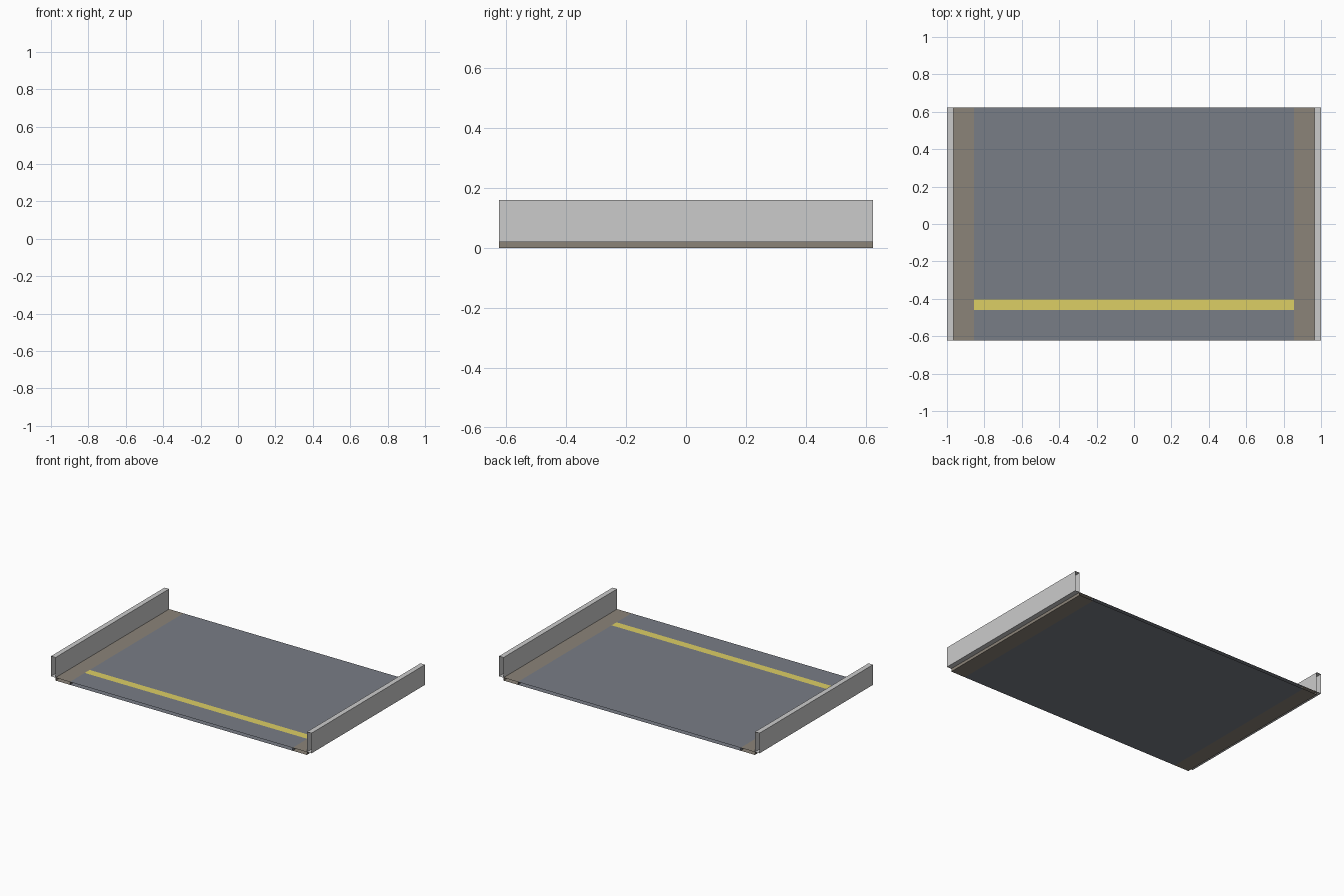
import bpy

if "Cube" in bpy.data.objects:
    bpy.data.objects.remove(bpy.data.objects["Cube"])

HALF = 0.623      # half length along y
ROAD, CURB, EDGE = 0.855, 0.965, 1.0
SLAB, TOP = 0.02, 0.16


def material(name, rgb):
    m = bpy.data.materials.new(name)
    m.diffuse_color = (*rgb, 1)
    m.use_nodes = True
    m.node_tree.nodes["Principled BSDF"].inputs["Base Color"].default_value = m.diffuse_color
    return m


def open_box(name, x0, x1, z0, z1, mats=(), cuts=()):
    """Rectangular tube along y with open ends; cuts split it lengthwise."""
    ys = [-HALF, *cuts, HALF]
    verts = [(x, y, z) for y in ys
             for x, z in ((x0, z0), (x1, z0), (x1, z1), (x0, z1))]
    faces = []
    for s in range(len(ys) - 1):
        a, b = 4 * s, 4 * s + 4
        for i in range(4):
            j = (i + 1) % 4
            faces.append((a + i, a + j, b + j, b + i)[::-1])
    me = bpy.data.meshes.new(name)
    me.from_pydata(verts, [], faces)
    # make every face point away from the tube axis
    cx, cz = (x0 + x1) / 2, (z0 + z1) / 2
    for p in me.polygons:
        if p.normal.x * (p.center.x - cx) + p.normal.z * (p.center.z - cz) < 0:
            p.flip()
    for m in mats:
        me.materials.append(m)
    ob = bpy.data.objects.new(name, me)
    bpy.context.collection.objects.link(ob)
    return ob


asphalt = material("asphalt", (0.19, 0.205, 0.24))
yellow = material("yellow_paint", (0.72, 0.62, 0.13))
dirt = material("shoulder_brown", (0.26, 0.23, 0.19))

# Road slab, with the painted stripe as part of its top face
road = open_box("road", -ROAD, ROAD, 0, SLAB, (asphalt, yellow), (-0.46, -0.405))
for p in road.data.polygons:
    if p.center.z > SLAB - 0.001 and -0.46 < p.center.y < -0.405:
        p.material_index = 1

# Shoulders and side walls
for side, s in (("left", -1), ("right", 1)):
    a, b = sorted((s * ROAD, s * CURB))
    open_box(side + "_shoulder", a, b, 0, SLAB, (dirt,))
    a, b = sorted((s * CURB, s * EDGE))
    open_box(side + "_wall", a, b, SLAB, TOP)
